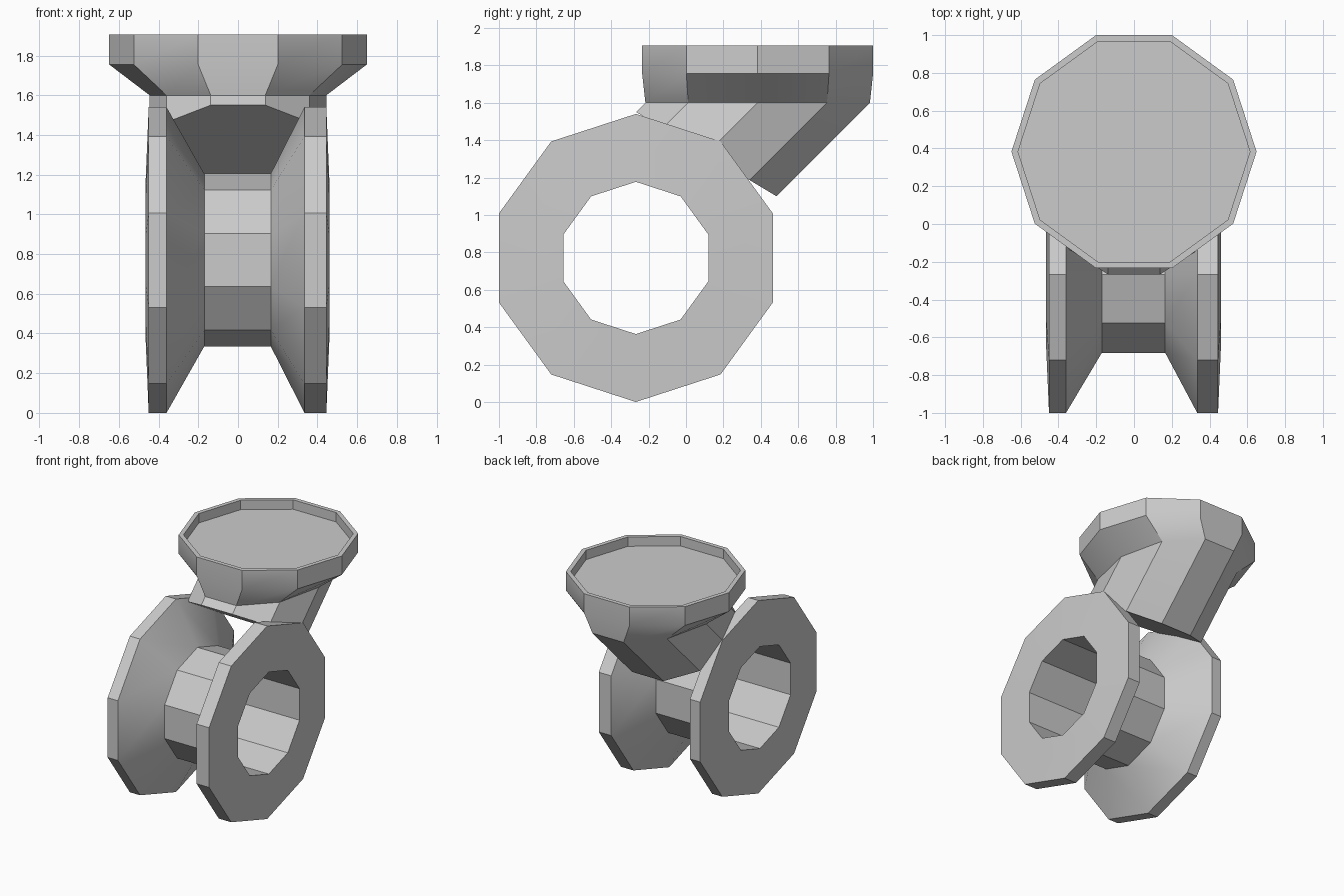
import bpy, bmesh
from math import sin, cos, radians, tau

cube = bpy.data.objects.get("Cube")
if cube:
    bpy.data.objects.remove(cube, do_unlink=True)

grey = bpy.data.materials.new("plain grey")
grey.use_nodes = True
colour = (0.6, 0.6, 0.6, 1)
grey.diffuse_color = colour
grey.node_tree.nodes["Principled BSDF"].inputs["Base Color"].default_value = colour

SIDES = 10
ANGLES = [tau * i / SIDES for i in range(SIDES)]


def loft(name, rings, closed=False):
    """Skin a series of ten-sided rings, capping both ends unless closed."""
    bm = bmesh.new()
    loops = [[bm.verts.new(p) for p in ring] for ring in rings]
    pairs = list(zip(loops, loops[1:]))
    if closed:
        pairs.append((loops[-1], loops[0]))
    else:
        bm.faces.new(loops[0])
        bm.faces.new(loops[-1])
    for a, b in pairs:
        for i in range(SIDES):
            j = (i + 1) % SIDES
            bm.faces.new((a[i], a[j], b[j], b[i]))
    bmesh.ops.recalc_face_normals(bm, faces=bm.faces)
    mesh = bpy.data.meshes.new(name)
    bm.to_mesh(mesh)
    bm.free()
    mesh.materials.append(grey)
    obj = bpy.data.objects.new(name, mesh)
    bpy.context.collection.objects.link(obj)
    bpy.ops.object.select_all(action='DESELECT')
    obj.select_set(True)
    bpy.context.view_layer.objects.active = obj
    bpy.ops.object.shade_smooth_by_angle(angle=radians(30))
    return obj


# Hollow spool: (x, radius) profile turned around the sideways axis
spool_profile = [(-0.465, 0.407), (-0.45, 0.77), (-0.36, 0.77), (-0.17, 0.435),
                 (0.165, 0.435), (0.335, 0.77), (0.445, 0.77), (0.46, 0.407)]
loft("spool", [[(x, -0.268 + r * sin(a), 0.77 + r * cos(a)) for a in ANGLES]
               for x, r in spool_profile], closed=True)


# Dish with a recessed top, narrowing into a slanted neck
def level(rx, ry, z):
    return [(rx * cos(a), 0.383 + ry * sin(a), z) for a in ANGLES]


neck_top = level(0.445, 0.631, 1.6)


def slide_to_cut(p):
    """Move a point down the 45 degree slant until it meets the sloping cut."""
    x, y, z = p
    slope = 0.6
    t = (z - 1.54 + slope * (y + 0.25)) / (1 + slope)
    return (x, y - t, z - t)


neck_end = [slide_to_cut(p) for p in neck_top]
loft("dish_and_neck", [neck_end, neck_top, level(0.649, 0.649, 1.755),
                       level(0.649, 0.649, 1.905), level(0.614, 0.614, 1.905),
                       level(0.614, 0.614, 1.83)])
